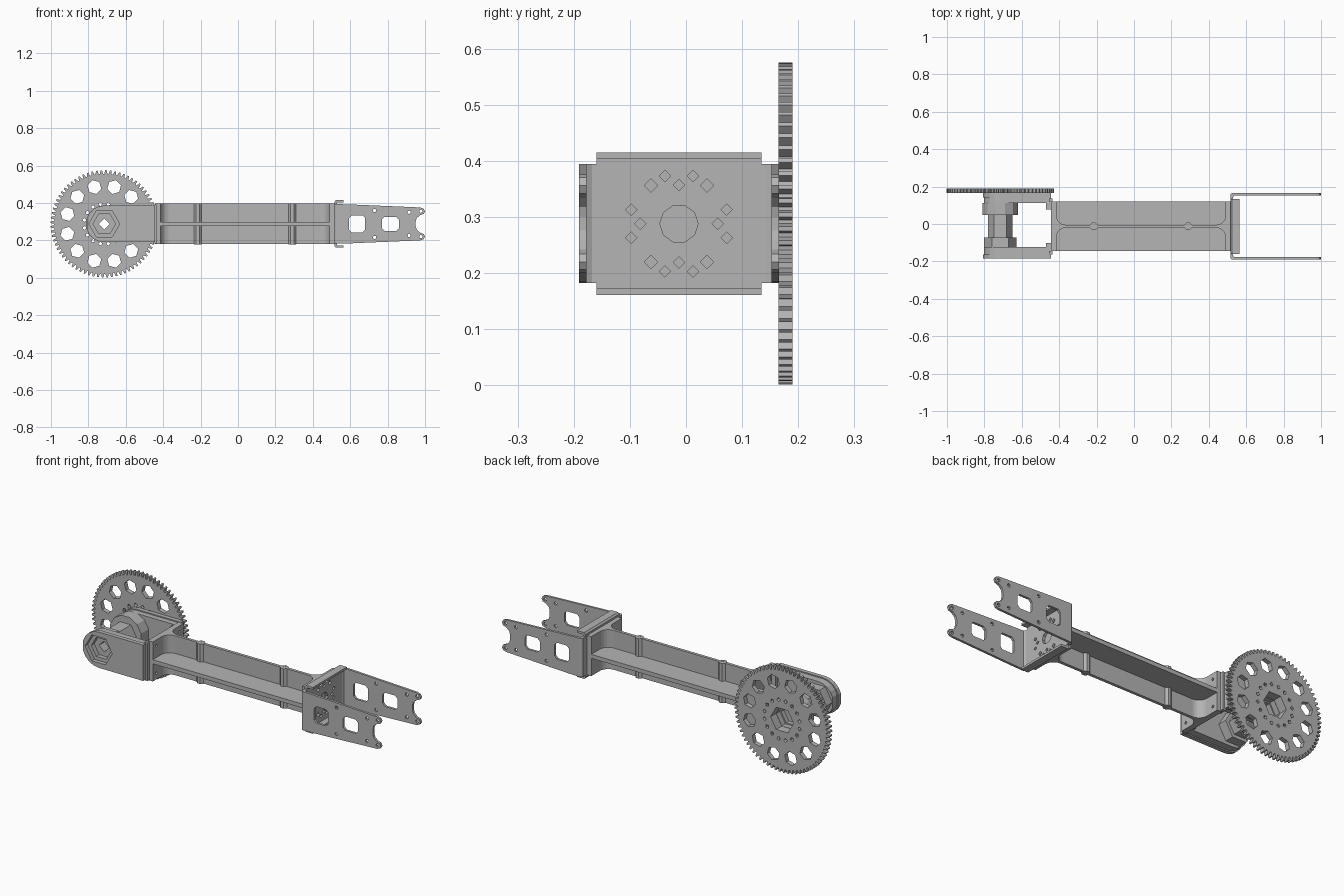
import bpy
from math import pi, sin, cos
from mathutils import Matrix, Vector

cube = bpy.data.objects.get("Cube")
if cube:
    bpy.data.objects.remove(cube, do_unlink=True)

grey = bpy.data.materials.new("machined_grey")
grey.use_nodes = True
tone = (0.46, 0.46, 0.46, 1)
grey.diffuse_color = tone
grey.node_tree.nodes["Principled BSDF"].inputs["Base Color"].default_value = tone

MID_Y, MID_Z = -0.0125, 0.288      # beam centre line
AXLE = -0.715                      # gear axle position along x

# Profile plane and extrusion direction: columns are local x, y, z
FRAMES = {
    "x": Matrix(((0, 0, 1), (1, 0, 0), (0, 1, 0))),
    "y": Matrix(((1, 0, 0), (0, 0, -1), (0, 1, 0))),
    "z": Matrix.Identity(3),
}


def plate(name, axis, start, end, outline, holes=()):
    """Extrude a flat outline with holes; coordinates are relative to the centre line."""
    curve = bpy.data.curves.new(name, "CURVE")
    curve.dimensions = "2D"
    curve.fill_mode = "BOTH"
    curve.extrude = abs(end - start) / 2
    for ring in (outline, *holes):
        spline = curve.splines.new("POLY")
        spline.points.add(len(ring) - 1)
        for point, (u, v) in zip(spline.points, ring):
            point.co = (u, v, 0, 1)
        spline.use_cyclic_u = True
    temp = bpy.data.objects.new(name, curve)
    bpy.context.collection.objects.link(temp)
    graph = bpy.context.evaluated_depsgraph_get()
    mesh = bpy.data.meshes.new_from_object(temp.evaluated_get(graph))
    bpy.data.objects.remove(temp, do_unlink=True)
    bpy.data.curves.remove(curve)
    shift = Vector((0, MID_Y, MID_Z))
    shift["xyz".index(axis)] += (start + end) / 2
    mesh.transform(Matrix.Translation(shift) @ FRAMES[axis].to_4x4())
    mesh.name = name
    mesh.materials.clear()
    mesh.materials.append(grey)
    for face in mesh.polygons:
        face.use_smooth = False
        face.material_index = 0
    obj = bpy.data.objects.new(name, mesh)
    bpy.context.collection.objects.link(obj)
    return obj


def ngon(u, v, radius, sides, turn=0.0):
    return [(u + radius * cos(turn + 2 * pi * i / sides),
             v + radius * sin(turn + 2 * pi * i / sides)) for i in range(sides)]


def rect(u0, u1, v0, v1):
    return [(u0, v0), (u1, v0), (u1, v1), (u0, v1)]


def soft_rect(u, v, w, h, c=0.014):
    """Rectangle with clipped corners."""
    return [(u - w + c, v - h), (u + w - c, v - h), (u + w, v - h + c), (u + w, v + h - c),
            (u + w - c, v + h), (u - w + c, v + h), (u - w, v + h - c), (u - w, v - h + c)]


def mirrored(points):
    """Close an upper outline by reflecting it below the centre line."""
    return points + [(u, -v) for u, v in reversed(points)]


def ring_of(count, radius, turn, u=0.0, v=0.0):
    for i in range(count):
        a = turn + 2 * pi * i / count
        yield u + radius * cos(a), v + radius * sin(a), a


# Drive gear with lightening holes
TEETH = 72
rim = []
for i in range(TEETH):
    for step, radius in ((0, 0.268), (0.28, 0.268), (0.48, 0.287), (0.80, 0.287)):
        a = 2 * pi * (i + step) / TEETH
        rim.append((AXLE + radius * cos(a), radius * sin(a)))
gear_holes = [ngon(AXLE, 0, 0.07, 6)]
gear_holes += [ngon(u, v, 0.038, 6, a) for u, v, a in ring_of(12, 0.204, pi / 12, AXLE)]
gear_holes += [ngon(u, v, 0.011, 4, a) for u, v, a in ring_of(16, 0.108, pi / 16, AXLE)]
plate("drive_gear", "y", 0.1775, 0.2025, rim, gear_holes)

# Yoke arms holding the axle
def yoke_outline(radius, tail):
    cap = [(AXLE + radius * cos(a), radius * sin(a))
           for a in (pi / 2 + i * pi / 10 for i in range(6))]
    return mirrored([(tail, radius)] + cap[:-1])


bore = ngon(AXLE, 0, 0.03, 4)
plate("front_yoke_face", "y", -0.1725, -0.15, yoke_outline(0.098, -0.445),
      [ngon(AXLE, 0, 0.082, 6)])
plate("front_yoke_body", "y", -0.15, -0.11, yoke_outline(0.092, -0.445),
      [ngon(AXLE, 0, 0.06, 6)])
plate("rear_yoke_body", "y", 0.125, 0.155, yoke_outline(0.092, -0.445),
      [ngon(AXLE, 0, 0.068, 6)])
plate("rear_yoke_face", "y", 0.155, 0.1775, yoke_outline(0.098, -0.445),
      [ngon(AXLE, 0, 0.07, 6)])
plate("rear_hub", "y", 0.06, 0.125, ngon(AXLE, 0, 0.098, 12, pi / 12),
      [ngon(AXLE, 0, 0.06, 6)])

# Hex axle and nut
plate("hex_axle", "y", -0.125, 0.10, ngon(AXLE, 0, 0.066, 6), [bore])
plate("hex_nut", "y", -0.11, -0.06, ngon(AXLE, 0, 0.086, 6), [ngon(AXLE, 0, 0.06, 6)])

# Beam end plates and corner blocks joining the yoke
bolt_holes = [ngon(u, v, 0.009, 4) for u in (-0.1, 0.1) for v in (-0.075, 0.075)]
plate("left_end_plate", "x", -0.445, -0.415, rect(-0.1325, 0.1325, -0.108, 0.108), bolt_holes)
plate("right_end_plate", "x", 0.49, 0.515, rect(-0.1325, 0.1325, -0.108, 0.108))
for side, label in ((-1, "front"), (1, "rear")):
    inner, outer = sorted((side * 0.09, side * 0.135))
    plate(label + "_corner_block", "x", -0.47, -0.445, rect(inner, outer, -0.09, 0.09))
    inner, outer = sorted((side * 0.1325, side * 0.15))
    plate(label + "_corner_flange", "x", -0.455, -0.435, rect(inner, outer, -0.104, 0.104))

# Cross-section beam: flat shelf crossed by an upright web flared at both ends
LEFT, RIGHT, HALF, FLARE = -0.415, 0.49, 0.008, 0.05
plate("beam_shelf", "z", -0.011, 0.011, rect(LEFT, RIGHT, -0.1325, 0.1325))
angles = [i * pi / 12 for i in range(7)]
right_flare = [(RIGHT - FLARE + FLARE * sin(a), HALF + FLARE - FLARE * cos(a)) for a in angles]
left_flare = [(LEFT + FLARE - FLARE * sin(a), HALF + FLARE - FLARE * cos(a))
              for a in reversed(angles)]
plate("beam_web", "z", -0.108, 0.108, mirrored(left_flare + right_flare))
for i, x in enumerate((-0.215, 0.29)):
    plate("web_boss_%d" % (i + 1), "z", -0.109, 0.109, ngon(x, 0, 0.022, 8, pi / 8),
          [ngon(x, 0, 0.008, 6)])

# Fork bracket base with bolt pattern
pattern = [ngon(0, 0, 0.034, 10)]
pattern += [ngon(u, v, 0.010, 4) for u, v, a in ring_of(4, 0.069, 0)]
for a, b, size in ((0.025, 0.085, 0.010), (0.05, 0.068, 0.012)):
    pattern += [ngon(s * a, t * b, size, 4) for s in (-1, 1) for t in (-1, 1)]
pattern += [ngon(s * 0.085, t * 0.025, 0.010, 4) for s in (-1, 1) for t in (-1, 1)]
plate("fork_base", "x", 0.515, 0.53, rect(-0.166, 0.166, -0.106, 0.106), pattern)

# Folded lips above and below the fork base
lip = [(0.515, 0.10), (0.515, 0.118), (0.523, 0.127), (0.565, 0.127),
       (0.565, 0.115), (0.53, 0.115), (0.53, 0.10)]
for sign, label in ((1, "upper"), (-1, "lower")):
    plate(label + "_fork_lip", "y", -0.147, 0.147, [(x, sign * z) for x, z in lip])

# Fork arms with notched tips, windows and small holes
arm = [(0.528, 0.106), (0.60, 0.104), (0.975, 0.088), (0.992, 0.082), (1.0, 0.068),
       (0.993, 0.054), (0.972, 0.046), (0.955, 0.030), (0.95, 0.012)]
arm_holes = [soft_rect(0.637, 0, 0.043, 0.045), soft_rect(0.815, 0, 0.045, 0.038)]
for s in (-1, 1):
    for x, z in ((0.73, 0.072), (0.915, 0.062), (0.978, 0.068)):
        arm_holes.append(ngon(x, s * z, 0.009, 8))
bend = [(0.515, 0.155), (0.515, 0.169), (0.52, 0.175), (0.528, 0.178),
        (0.535, 0.178), (0.535, 0.165), (0.53, 0.155)]
for side, label in ((-1, "front"), (1, "rear")):
    plate(label + "_fork_arm", "y", side * 0.165, side * 0.178, mirrored(arm), arm_holes)
    plate(label + "_fork_bend", "z", -0.106, 0.106, [(x, side * y) for x, y in bend])
